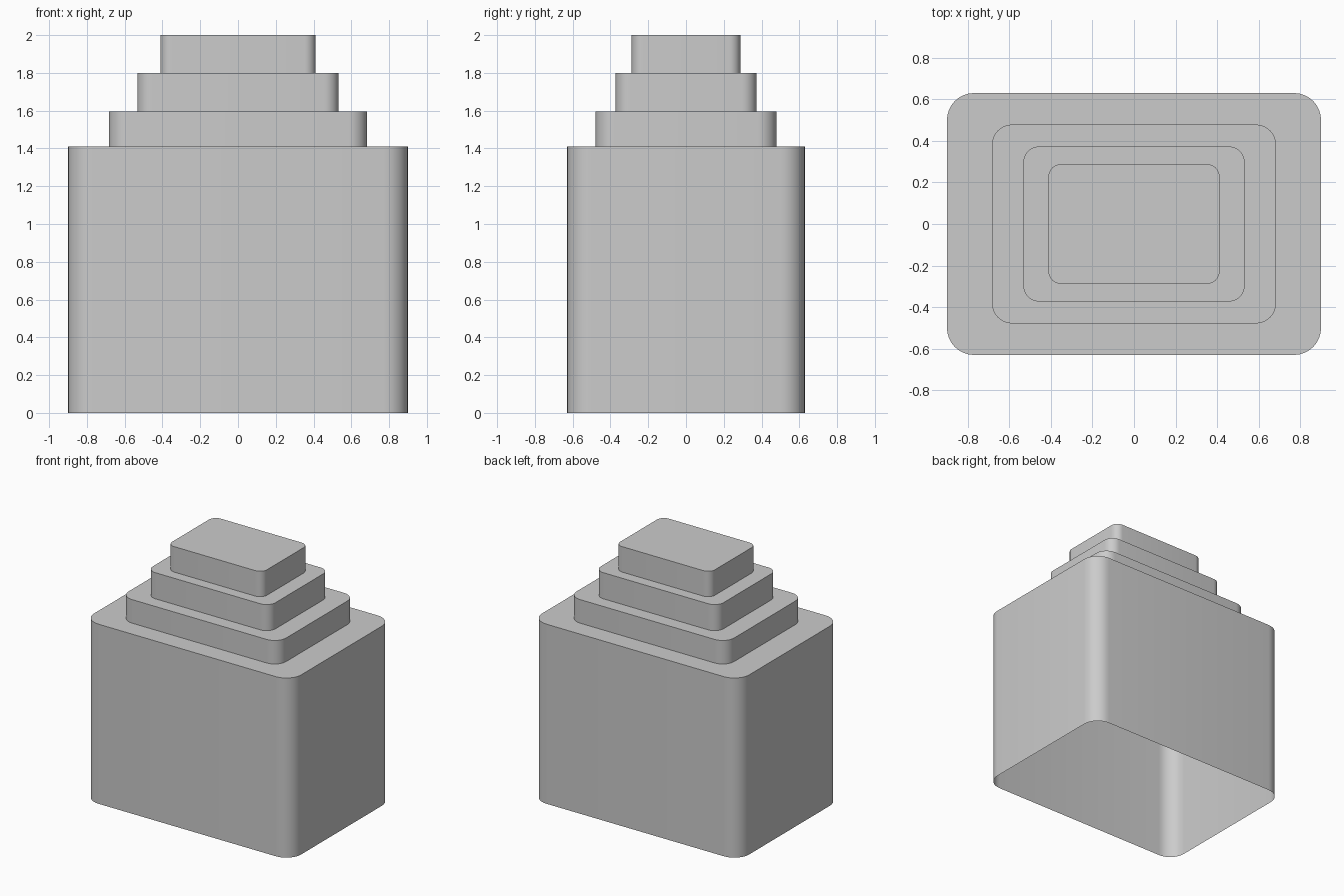
import bpy
import bmesh
import math

cube = bpy.data.objects.get("Cube")
if cube:
    bpy.data.objects.remove(cube, do_unlink=True)

HALF_X, HALF_Y, RADIUS = 0.9, 0.63, 0.13
CORNER_STEPS = 8
# Each tier: outline scale, bottom height, top height
TIERS = [(1.0, 0.0, 1.41), (0.76, 1.41, 1.595),
         (0.592, 1.595, 1.8), (0.457, 1.8, 2.0)]


def rounded_outline(scale):
    """Counter-clockwise rounded rectangle as x, y pairs."""
    points = []
    for quarter, (sx, sy) in enumerate([(1, 1), (-1, 1), (-1, -1), (1, -1)]):
        for step in range(CORNER_STEPS + 1):
            angle = (quarter + step / CORNER_STEPS) * math.pi / 2
            x = sx * (HALF_X - RADIUS) + RADIUS * math.cos(angle)
            y = sy * (HALF_Y - RADIUS) + RADIUS * math.sin(angle)
            points.append((x * scale, y * scale))
    return points


# Plain grey finish
grey = bpy.data.materials.new("grey")
grey.use_nodes = True
colour = (0.6, 0.6, 0.6, 1.0)
grey.diffuse_color = colour
grey.node_tree.nodes["Principled BSDF"].inputs["Base Color"].default_value = colour

# Stepped shell: one continuous skin, open underneath
bm = bmesh.new()
previous = None
for scale, bottom, top in TIERS:
    for height in (bottom, top):
        ring = [bm.verts.new((x, y, height)) for x, y in rounded_outline(scale)]
        if previous:
            for i in range(len(ring)):
                j = (i + 1) % len(ring)
                bm.faces.new((previous[i], previous[j], ring[j], ring[i]))
        previous = ring
bm.faces.new(previous)

mesh = bpy.data.meshes.new("stepped_tower")
bm.to_mesh(mesh)
bm.free()
mesh.materials.append(grey)
tower = bpy.data.objects.new("stepped_tower", mesh)
bpy.context.collection.objects.link(tower)

# Smooth corners, sharp tier edges
bpy.context.view_layer.objects.active = tower
tower.select_set(True)
bpy.ops.object.shade_smooth_by_angle(angle=math.radians(30))
